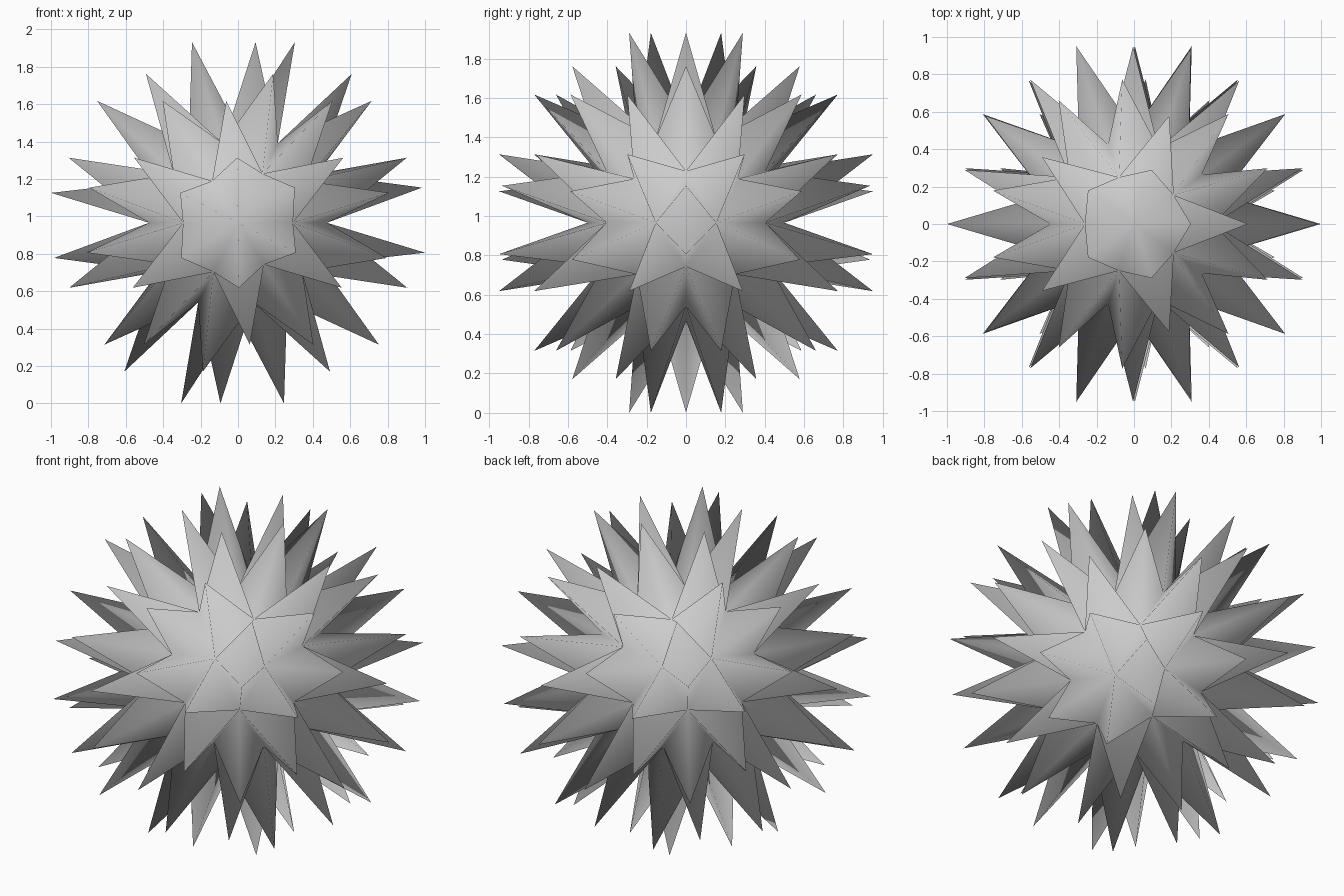
import bpy
import bmesh
import math
from mathutils import Matrix

if "Cube" in bpy.data.objects:
    bpy.data.objects.remove(bpy.data.objects["Cube"])

CORE_RADIUS = 0.5      # radius of the valleys between spikes
TIP_RADIUS = 1.0123    # radius of the outermost spike tips

# Core: an icosphere of 80 triangles, one per spike
bm = bmesh.new()
bmesh.ops.create_icosphere(bm, subdivisions=2, radius=CORE_RADIUS,
                           matrix=Matrix.Rotation(math.pi, 4, 'Z'))

# Spikes: poke every triangle and pull its centre outward
tips = bmesh.ops.poke(bm, faces=bm.faces[:], offset=0.0, center_mode='MEAN')["verts"]
pull = TIP_RADIUS / max(v.co.length for v in tips)
for v in tips:
    v.co *= pull

# Stand the ball on the ground
lowest = min(v.co.z for v in bm.verts)
bmesh.ops.translate(bm, verts=bm.verts[:], vec=(0, 0, -lowest))
bmesh.ops.recalc_face_normals(bm, faces=bm.faces[:])
for f in bm.faces:
    f.smooth = True

mesh = bpy.data.meshes.new("spiked_ball")
bm.to_mesh(mesh)
bm.free()

grey = bpy.data.materials.new("light_grey")
grey.diffuse_color = (0.6, 0.6, 0.6, 1)
grey.use_nodes = True
grey.node_tree.nodes["Principled BSDF"].inputs["Base Color"].default_value = grey.diffuse_color
mesh.materials.append(grey)

ball = bpy.data.objects.new("spiked_ball", mesh)
bpy.context.collection.objects.link(ball)
